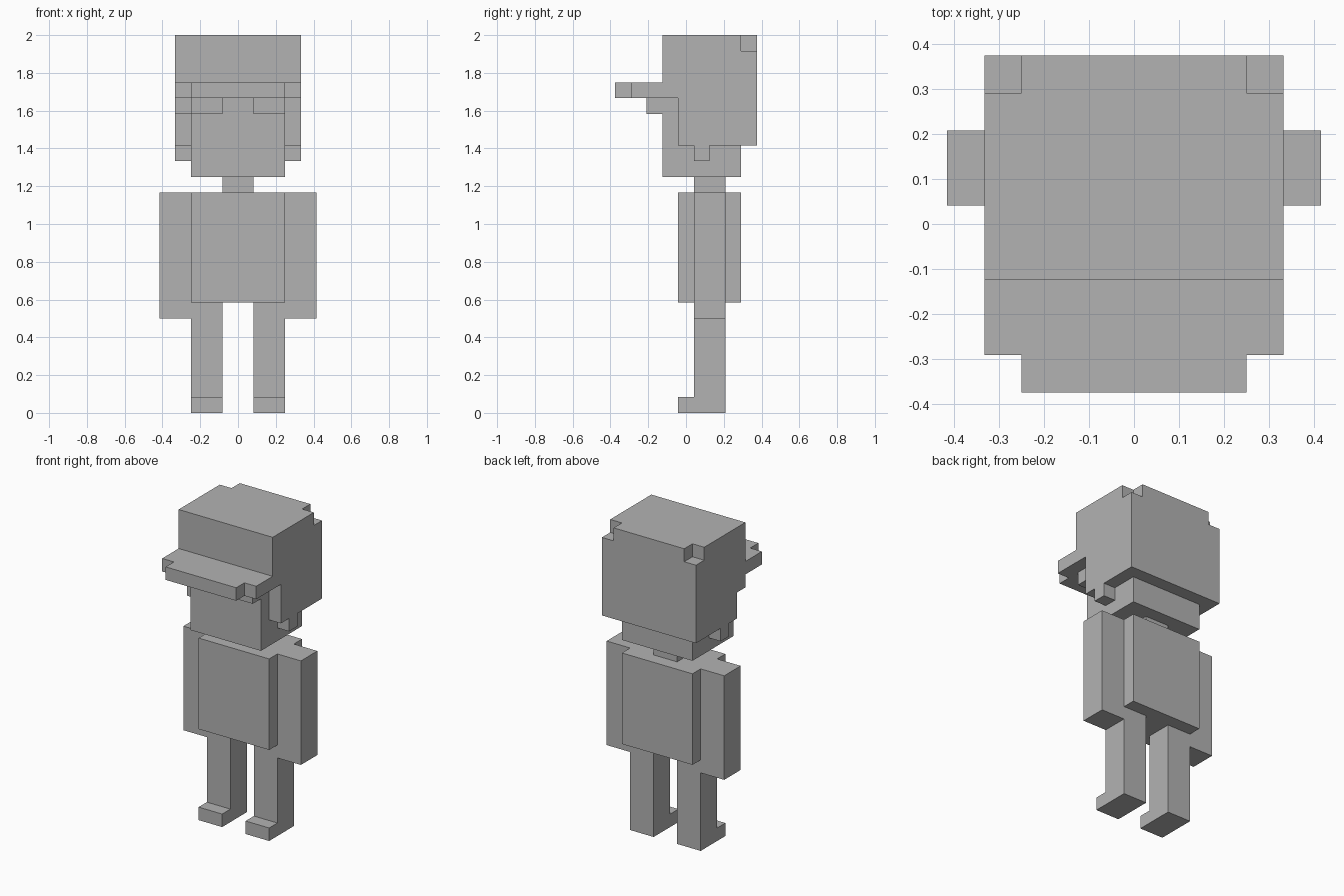
import bpy
import bmesh
from mathutils import Vector

if "Cube" in bpy.data.objects:
    bpy.data.objects.remove(bpy.data.objects["Cube"], do_unlink=True)

U = 1 / 12  # size of one block

grey = bpy.data.materials.new("plain_grey")
grey.use_nodes = True
colour = (0.45, 0.45, 0.45, 1)
grey.diffuse_color = colour
grey.node_tree.nodes["Principled BSDF"].inputs["Base Color"].default_value = colour


def finish(name, bm):
    bmesh.ops.recalc_face_normals(bm, faces=bm.faces)
    mesh = bpy.data.meshes.new(name)
    bm.to_mesh(mesh)
    bm.free()
    mesh.materials.append(grey)
    obj = bpy.data.objects.new(name, mesh)
    bpy.context.collection.objects.link(obj)
    return obj


def prism(name, outline, start, end, axis="z"):
    """Extrude an outline, given in blocks, along z (xy outline) or x (yz outline)."""
    place = {"z": lambda a, b: (a, b, start), "x": lambda a, b: (start, a, b)}[axis]
    move = Vector((0, 0, 1) if axis == "z" else (1, 0, 0)) * (end - start) * U
    bm = bmesh.new()
    face = bm.faces.new([bm.verts.new(Vector(place(a, b)) * U) for a, b in outline])
    new = bmesh.ops.extrude_face_region(bm, geom=[face], use_keep_orig=True)["geom"]
    bmesh.ops.translate(bm, vec=move, verts=[v for v in new if isinstance(v, bmesh.types.BMVert)])
    return finish(name, bm)


def box(name, x, y, z):
    outline = [(x[0], y[0]), (x[1], y[0]), (x[1], y[1]), (x[0], y[1])]
    return prism(name, outline, z[0], z[1])


# Body and neck
box("torso", (-3, 3), (-0.5, 3.5), (7, 14))
box("neck", (-1, 1), (0.5, 2.5), (14, 15))

# Head, with the hair behind it
box("face", (-3, 3), (-1.5, 3.5), (15, 20))
box("back_hair", (-3, 3), (3.5, 4.5), (17, 20))

# Cap with notched rear corners and a stepped brim
box("cap", (-4, 4), (-1.5, 4.5), (20, 23))
prism("cap_top", [(-4, -1.5), (4, -1.5), (4, 3.5), (3, 3.5),
                  (3, 4.5), (-3, 4.5), (-3, 3.5), (-4, 3.5)], 23, 24)
prism("brim", [(-4, -1.5), (-4, -3.5), (-3, -3.5), (-3, -4.5),
               (3, -4.5), (3, -3.5), (4, -3.5), (4, -1.5)], 20, 21)

# Side hair with a small sideburn step
side_outline = [(-0.5, 20), (-0.5, 17), (0.5, 17), (0.5, 16),
                (1.5, 16), (1.5, 17), (4.5, 17), (4.5, 20)]

# Paired parts
for side, s in (("left", 1), ("right", -1)):
    prism(side + "_side_hair", side_outline, 3 * s, 4 * s, "x")
    box(side + "_fringe", (s, 3 * s), (-2.5, -1.5), (19, 20))
    box(side + "_arm", (3 * s, 5 * s), (0.5, 2.5), (6, 14))
    # Leg and foot in one profile
    prism(side + "_leg", [(-0.5, 0), (2.5, 0), (2.5, 7), (0.5, 7), (0.5, 1), (-0.5, 1)],
          s, 3 * s, "x")

# Extra lock of hair on one temple
box("right_temple_hair", (-4, -3), (-1.5, -0.5), (19, 20))
